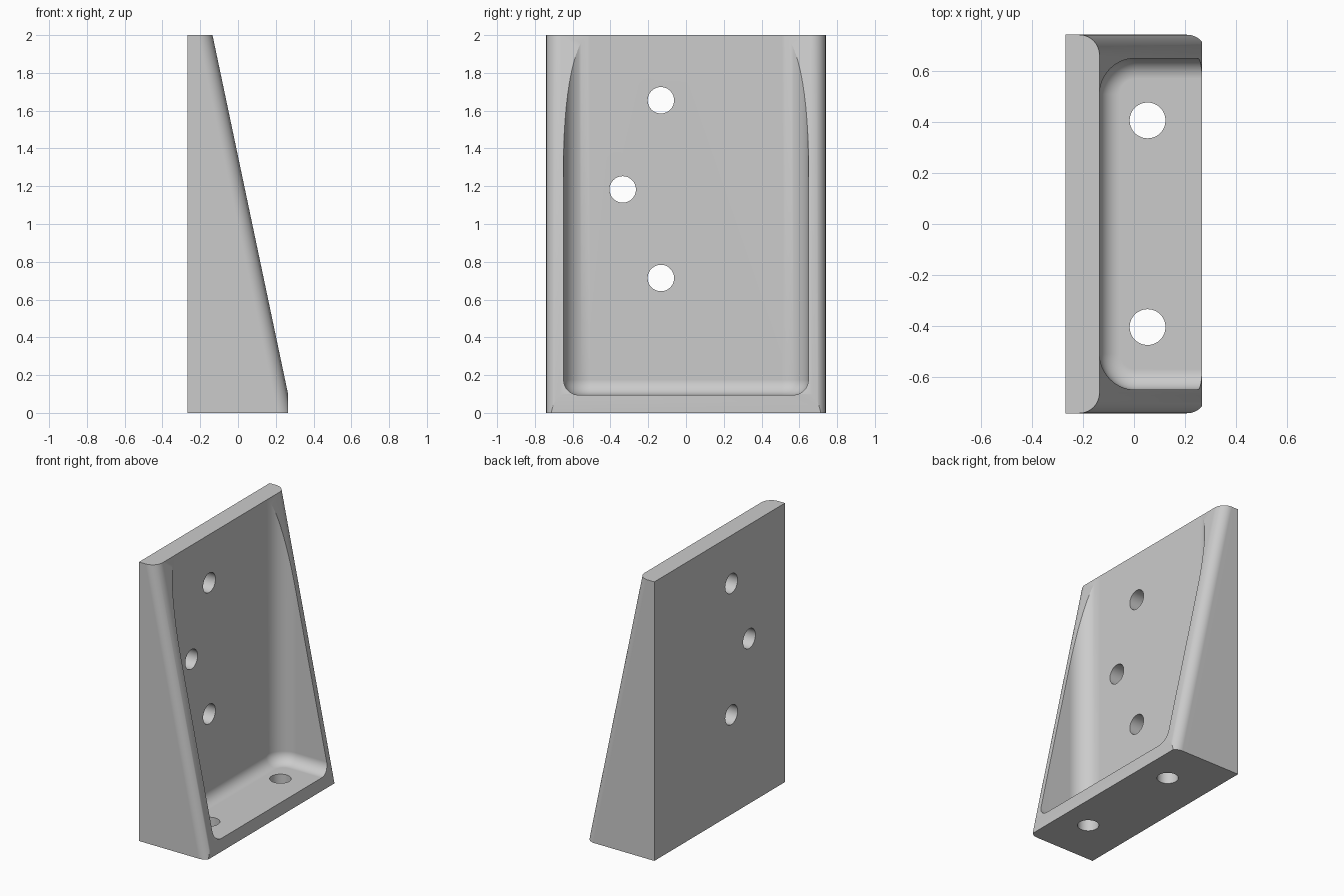
import bpy, bmesh, math
from mathutils import Matrix, Vector

cube = bpy.data.objects.get("Cube")
if cube:
    bpy.data.objects.remove(cube)

BACK, FRONT, HALF_W, TOP = -0.267, 0.265, 0.74, 2.0
TOP_X = -0.135
SLOPE = (FRONT - TOP_X) / 1.9
FLOOR = 0.095

grey = bpy.data.materials.new("plain grey")
grey.use_nodes = True
grey.diffuse_color = (0.6, 0.6, 0.6, 1)
grey.node_tree.nodes["Principled BSDF"].inputs["Base Color"].default_value = (0.6, 0.6, 0.6, 1)


def add_object(name, bm):
    bmesh.ops.recalc_face_normals(bm, faces=bm.faces)
    mesh = bpy.data.meshes.new(name)
    bm.to_mesh(mesh)
    bm.free()
    obj = bpy.data.objects.new(name, mesh)
    mesh.materials.append(grey)
    bpy.context.collection.objects.link(obj)
    return obj


def loft(rings):
    """Join matching closed rings into a capped solid."""
    bm = bmesh.new()
    loops = [[bm.verts.new(p) for p in ring] for ring in rings]
    n = len(loops[0])
    for a, b in zip(loops, loops[1:]):
        for i in range(n):
            j = (i + 1) % n
            bm.faces.new((a[i], a[j], b[j], b[i]))
    bm.faces.new(loops[0])
    bm.faces.new(loops[-1])
    return bm


def section(z, flat_x, round_x, half_w, radius, side, steps=14):
    """Horizontal rectangle with two rounded corners at round_x (side = +1 or -1)."""
    half = [(flat_x, half_w, z)]
    for i in range(steps + 1):
        a = math.pi / 2 * i / steps
        half.append((round_x + side * radius * (math.sin(a) - 1),
                     half_w + radius * (math.cos(a) - 1), z))
    return half + [(x, -y, z) for x, y, z in reversed(half)]


# Sloping bracket body with rounded outer edges and a cut-off toe
body = loft([section(z, BACK, TOP_X + (TOP - z) * SLOPE, HALF_W, 0.08, 1)
             for z in (0, TOP)])
cut = bmesh.ops.bisect_plane(body, geom=body.verts[:] + body.edges[:] + body.faces[:],
                             plane_co=(FRONT, 0, 0), plane_no=(1, 0, 0), clear_outer=True)
rim = [e for e in cut["geom_cut"] if isinstance(e, bmesh.types.BMEdge)]
bmesh.ops.holes_fill(body, edges=rim)
bracket = add_object("bracket", body)

# Pocket with rounded upright corners and a rounded floor edge
r = 0.08
rings = []
for i in range(11):
    a = math.pi / 2 * i / 10
    inset = r * (1 - math.sin(a))
    rings.append(section(FLOOR + r * (1 - math.cos(a)), 0.5, TOP_X + 0.0005 + inset,
                         0.648 - inset, 0.14 - inset, -1))
rings.append(section(2.3, 0.5, TOP_X + 0.0005, 0.648, 0.14, -1))
cutters = [add_object("pocket_cutter", loft(rings))]


# Screw holes through the back plate and the base
def hole(name, centre, axis):
    bm = bmesh.new()
    turn = Vector((0, 0, 1)).rotation_difference(Vector(axis)).to_matrix().to_4x4()
    bmesh.ops.create_cone(bm, cap_ends=True, segments=48, radius1=0.07, radius2=0.07,
                          depth=0.3, matrix=Matrix.Translation(centre) @ turn)
    cutters.append(add_object(name, bm))


for y, z in ((-0.133, 1.655), (-0.335, 1.183), (-0.133, 0.714)):
    hole("back_hole_cutter", (-0.2, y, z), (1, 0, 0))
for y in (-0.403, 0.405):
    hole("base_hole_cutter", (0.053, y, 0.05), (0, 0, 1))

# Cut everything out of the body
bpy.ops.object.select_all(action='DESELECT')
bracket.select_set(True)
bpy.context.view_layer.objects.active = bracket
for cutter in cutters:
    cutter.hide_render = True
    mod = bracket.modifiers.new("cut", 'BOOLEAN')
    mod.operation, mod.solver, mod.object = 'DIFFERENCE', 'EXACT', cutter
    bpy.ops.object.modifier_apply(modifier=mod.name)
for cutter in cutters:
    bpy.data.objects.remove(cutter)

# Smooth fillets, crisp edges
bpy.ops.object.shade_smooth_by_angle(angle=math.radians(25))
weighted = bracket.modifiers.new("even_shading", 'WEIGHTED_NORMAL')
weighted.keep_sharp = True
